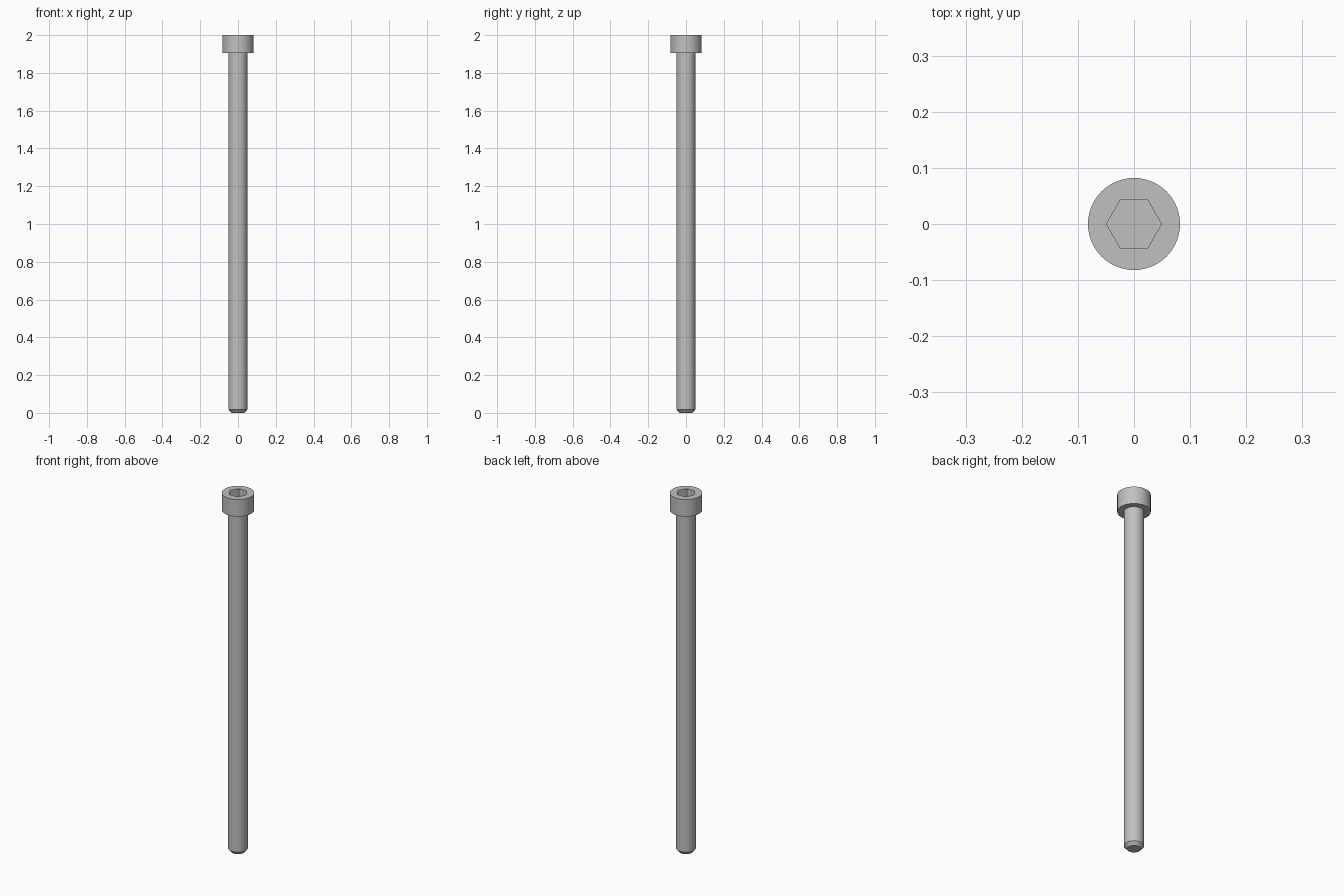
import bpy, bmesh, math

cube = bpy.data.objects.get("Cube")
if cube:
    bpy.data.objects.remove(cube, do_unlink=True)

SEGMENTS = 64
HEIGHT = 2.0
HEAD_BOTTOM = 1.905
HEAD_RADIUS = 0.082
SHANK_RADIUS = 0.05
SOCKET_RADIUS = 0.049
SOCKET_DEPTH = 0.05

steel = bpy.data.materials.new("steel_grey")
steel.use_nodes = True
colour = (0.53, 0.53, 0.53, 1)
steel.diffuse_color = colour
steel.node_tree.nodes["Principled BSDF"].inputs["Base Color"].default_value = colour


def lathe(name, profile, sides):
    """Turn a (radius, height) profile around z and close both ends."""
    bm = bmesh.new()
    rings = []
    for r, z in profile:
        angles = [2 * math.pi * i / sides for i in range(sides)]
        rings.append([bm.verts.new((r * math.cos(a), r * math.sin(a), z)) for a in angles])
    for low, high in zip(rings, rings[1:]):
        for i in range(sides):
            j = (i + 1) % sides
            bm.faces.new((low[i], low[j], high[j], high[i]))
    bm.faces.new(rings[0][::-1])
    bm.faces.new(rings[-1])
    mesh = bpy.data.meshes.new(name)
    bm.to_mesh(mesh)
    bm.free()
    mesh.materials.append(steel)
    obj = bpy.data.objects.new(name, mesh)
    bpy.context.collection.objects.link(obj)
    return obj


# Shank with chamfered tip, running into the cylindrical head
bolt = lathe("bolt_shank_and_head", [
    (0.034, 0), (SHANK_RADIUS, 0.018), (SHANK_RADIUS, HEAD_BOTTOM),
    (HEAD_RADIUS, HEAD_BOTTOM), (HEAD_RADIUS, HEIGHT)], SEGMENTS)

# Hexagonal socket cut into the head, corners on the x axis
cutter = lathe("hex_socket_cutter", [
    (SOCKET_RADIUS, HEIGHT - SOCKET_DEPTH), (SOCKET_RADIUS, HEIGHT + 0.05)], 6)
cutter.hide_render = True
socket = bolt.modifiers.new("hex_socket", "BOOLEAN")
socket.operation = "DIFFERENCE"
socket.solver = "EXACT"
socket.object = cutter

bpy.ops.object.select_all(action="DESELECT")
bolt.select_set(True)
bpy.context.view_layer.objects.active = bolt
bpy.ops.object.modifier_apply(modifier=socket.name)
bpy.data.objects.remove(cutter, do_unlink=True)

# Smooth round walls, crisp edges
bpy.ops.object.shade_smooth_by_angle(angle=math.radians(30))
